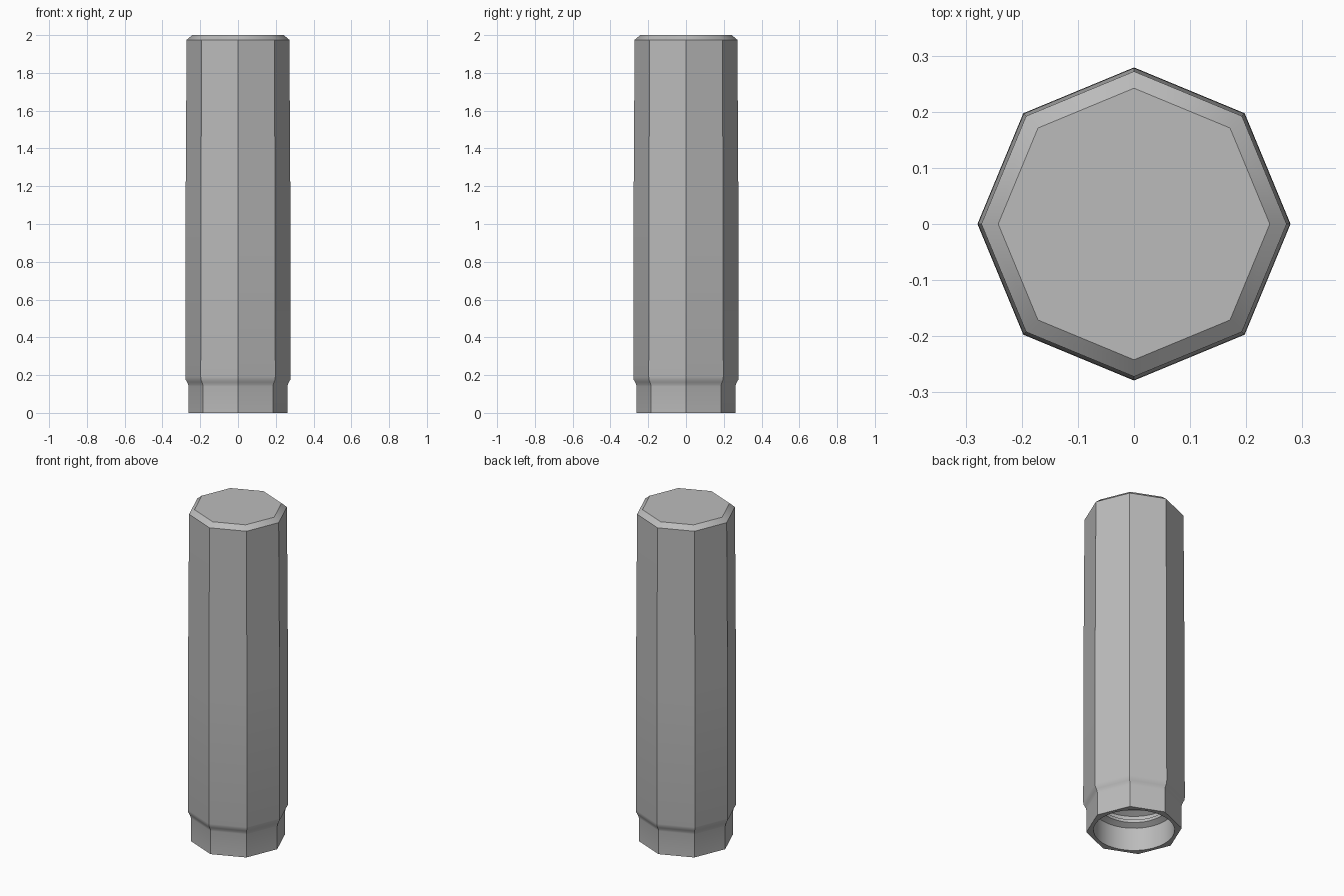
import bpy, bmesh
from math import cos, sin, pi, radians

cube = bpy.data.objects.get("Cube")
if cube:
    bpy.data.objects.remove(cube, do_unlink=True)

SIDES = 8
BORE_SEGS = 32
STEP = BORE_SEGS // SIDES

grey = bpy.data.materials.new("plain grey")
grey.use_nodes = True
colour = (0.5, 0.5, 0.5, 1)
grey.diffuse_color = colour
grey.node_tree.nodes["Principled BSDF"].inputs["Base Color"].default_value = colour


def loft(bm, profile, sides):
    """Stack rings of (radius, height), skin them and cap the last one."""
    rings = [[bm.verts.new((r * cos(2 * pi * i / sides), r * sin(2 * pi * i / sides), z))
              for i in range(sides)] for r, z in profile]
    for low, high in zip(rings, rings[1:]):
        for i in range(sides):
            j = (i + 1) % sides
            bm.faces.new((low[i], low[j], high[j], high[i]))
    bm.faces.new(rings[-1])
    return rings[0]


bm = bmesh.new()

# Octagonal outer body: narrow foot, soft shoulder, slight taper, chamfered top
body = [(0.262, 0), (0.262, 0.14), (0.264, 0.15), (0.270, 0.163), (0.277, 0.176),
        (0.279, 0.19), (0.278, 1.0), (0.272, 1.975), (0.242, 2.0)]
foot = loft(bm, body, SIDES)

# Round bore with thread ridges and a blind end
bore = [(0.222, 0), (0.222, 0.13)]
for k in range(9):
    z = 0.14 + 0.075 * k
    bore += [(0.222, z), (0.19, z + 0.018), (0.19, z + 0.036), (0.222, z + 0.054)]
bore += [(0.222, 0.9), (0.19, 0.95)]
mouth = loft(bm, bore, BORE_SEGS)

# Flat rim joining the octagon to the round mouth
for i in range(SIDES):
    a, b = foot[i], foot[(i + 1) % SIDES]
    for k in range(-STEP // 2, STEP // 2):
        c = STEP * i + k
        bm.faces.new((a, mouth[c % BORE_SEGS], mouth[(c + 1) % BORE_SEGS]))
    bm.faces.new((a, b, mouth[STEP * i + STEP // 2]))

bmesh.ops.recalc_face_normals(bm, faces=bm.faces)
mesh = bpy.data.meshes.new("threaded_cap")
bm.to_mesh(mesh)
bm.free()
mesh.materials.append(grey)

cap = bpy.data.objects.new("threaded_cap", mesh)
bpy.context.collection.objects.link(cap)
bpy.ops.object.select_all(action="DESELECT")
cap.select_set(True)
bpy.context.view_layer.objects.active = cap
bpy.ops.object.shade_smooth_by_angle(angle=radians(30))
